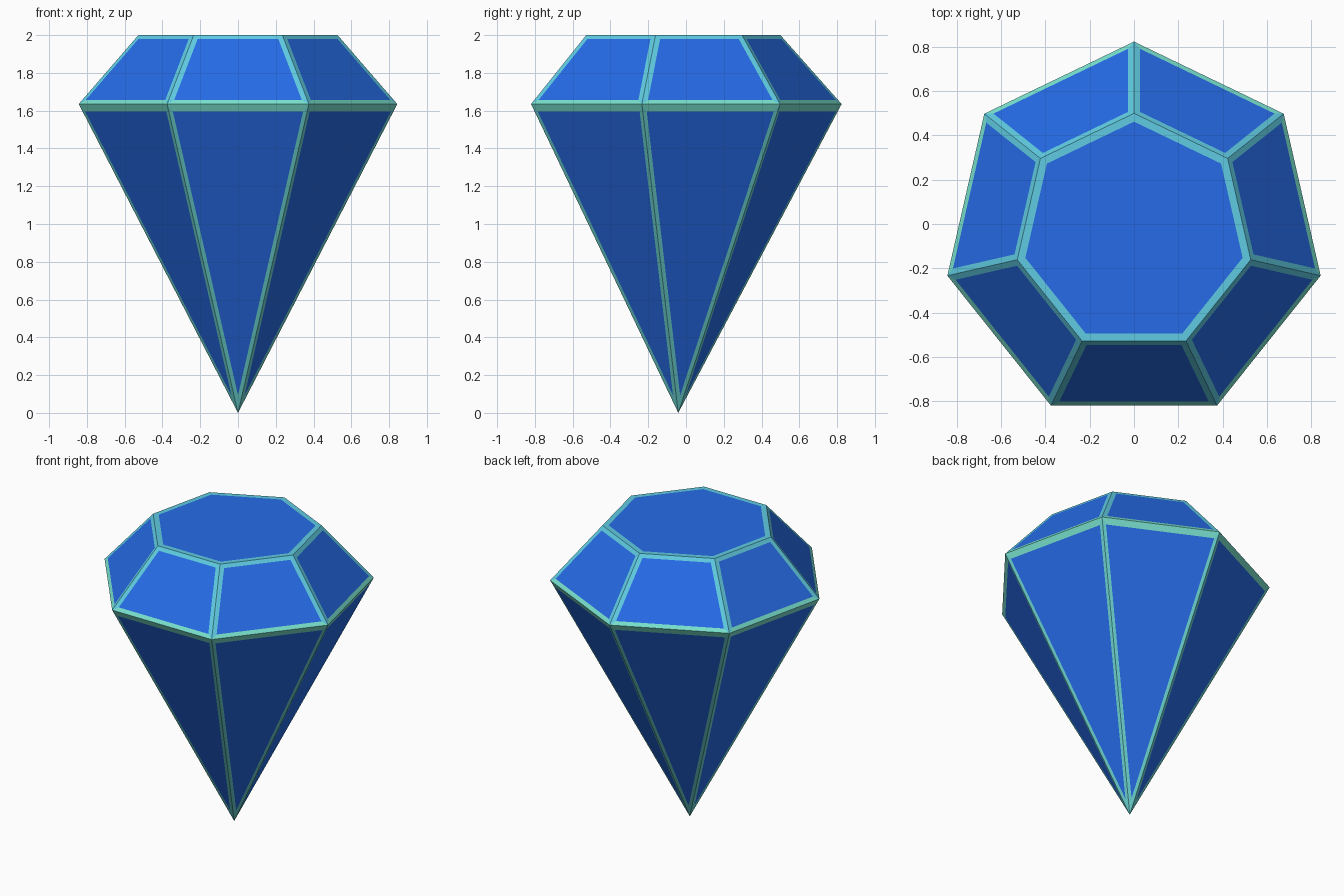
import bpy, bmesh, math

if "Cube" in bpy.data.objects:
    bpy.data.objects.remove(bpy.data.objects["Cube"])

SIDES, CY = 7, -0.041
GIRDLE_Z = 1.635


def material(name, rgb):
    m = bpy.data.materials.new(name)
    m.diffuse_color = (*rgb, 1)
    m.use_nodes = True
    m.node_tree.nodes["Principled BSDF"].inputs["Base Color"].default_value = m.diffuse_color
    return m


def ring(bm, r, z):
    # heptagon with one corner pointing to the back (+y)
    return [bm.verts.new((r * math.sin(2 * math.pi * i / SIDES),
                          CY + r * math.cos(2 * math.pi * i / SIDES), z))
            for i in range(SIDES)]


bm = bmesh.new()
table = ring(bm, 0.541, 2.0)
girdle = ring(bm, 0.865, GIRDLE_Z)
tip = bm.verts.new((0, CY, 0))

# table, crown and pavilion facets
top = bm.faces.new(table)
crown, pavilion = [], []
for i in range(SIDES):
    j = (i + 1) % SIDES
    crown.append(bm.faces.new((girdle[i], girdle[j], table[j], table[i])))
    pavilion.append(bm.faces.new((girdle[j], girdle[i], tip)))
bmesh.ops.recalc_face_normals(bm, faces=bm.faces[:])

# inset every facet, leaving a coloured rim
for faces, t in (([top], 0.034), (crown, 0.028), (pavilion, 0.021)):
    bmesh.ops.inset_individual(bm, faces=faces, thickness=t, use_even_offset=True)

# wider rim under the girdle
for f in pavilion:
    low = min(f.verts, key=lambda v: v.co.z)
    for v in f.verts:
        if v is not low:
            v.co = v.co.lerp(low.co, 0.013)

# colours: blue panels, teal at the girdle, bluer rims on table, crown and pavilion
panels = set([top] + crown + pavilion)
for f in bm.faces:
    at_girdle = sum(abs(v.co.z - GIRDLE_Z) < 1e-4 for v in f.verts) == 2
    if f in panels:
        f.material_index = 0
    elif at_girdle:
        f.material_index = 1
    elif f.calc_center_median().z < GIRDLE_Z:
        f.material_index = 2
    else:
        f.material_index = 3

me = bpy.data.meshes.new("cut_gem")
bm.to_mesh(me)
bm.free()
me.materials.append(material("gem blue", (0.019, 0.148, 0.80)))
me.materials.append(material("teal edge", (0.19, 0.76, 0.62)))
me.materials.append(material("aqua edge", (0.15, 0.68, 0.66)))
me.materials.append(material("pale blue edge", (0.115, 0.60, 0.76)))
bpy.context.collection.objects.link(bpy.data.objects.new("cut_gem", me))
